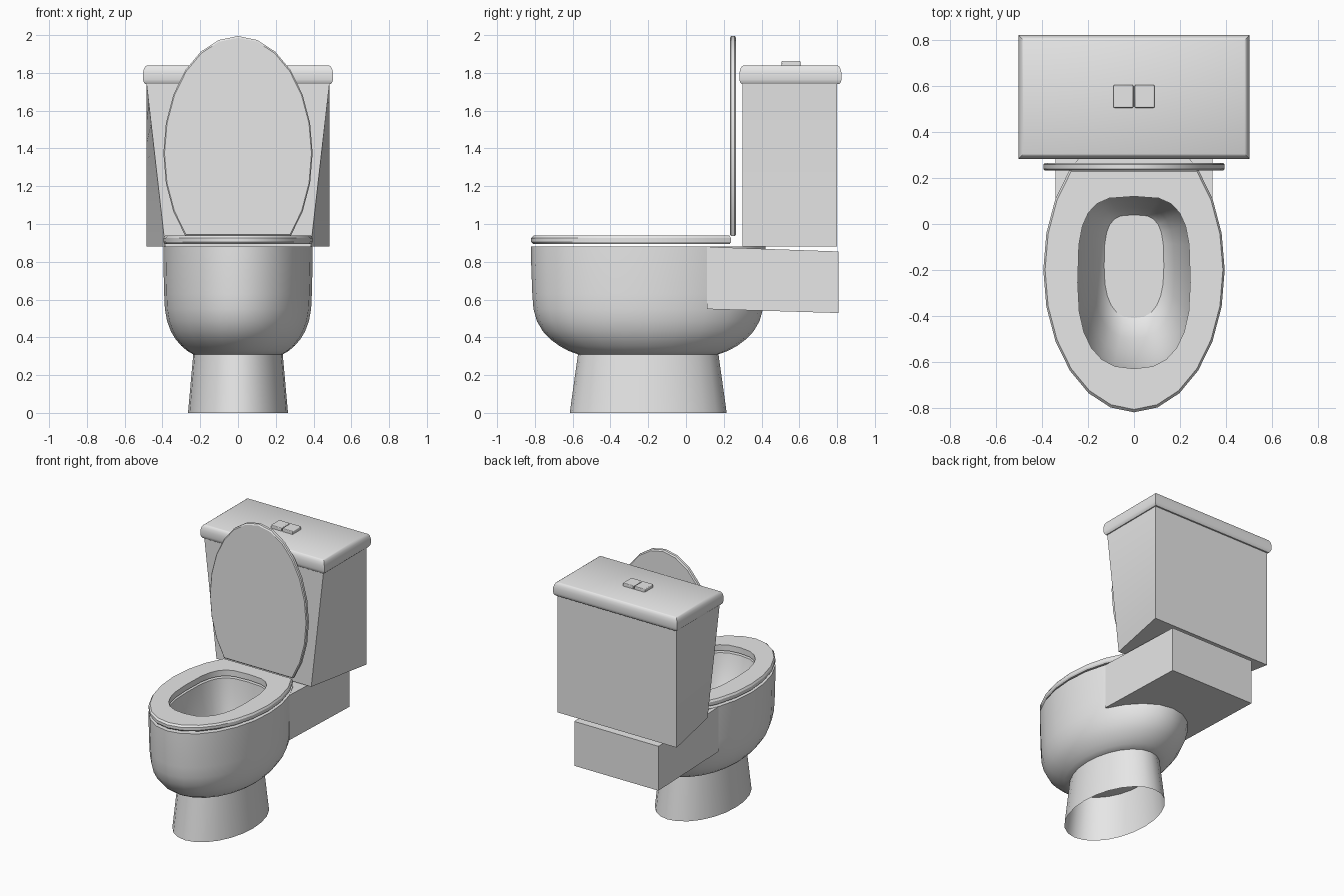
import bpy, bmesh
from math import sin, cos, pi, copysign

if "Cube" in bpy.data.objects:
    bpy.data.objects.remove(bpy.data.objects["Cube"])

SIDES = 24
CENTRE, HALF_W, HALF_L, CUT = -0.2, 0.395, 0.62, 0.438

ceramic = bpy.data.materials.new("grey_ceramic")
ceramic.use_nodes = True
ceramic.diffuse_color = (0.8, 0.8, 0.8, 1)
ceramic.node_tree.nodes["Principled BSDF"].inputs["Base Color"].default_value = (0.8, 0.8, 0.8, 1)


def loft(name, rings, caps=(True, True), closed=False, bevel=0):
    """Skin a stack of equal-length rings of points."""
    bm = bmesh.new()
    rows = [[bm.verts.new(p) for p in ring] for ring in rings]
    pairs = list(zip(rows, rows[1:]))
    if closed:
        pairs.append((rows[-1], rows[0]))
    for a, b in pairs:
        for i in range(len(a)):
            j = (i + 1) % len(a)
            bm.faces.new((a[i], a[j], b[j], b[i]))
    if not closed:
        for wanted, row in zip(caps, (rows[0], rows[-1])):
            if wanted:
                bm.faces.new(row)
    bmesh.ops.recalc_face_normals(bm, faces=bm.faces)
    mesh = bpy.data.meshes.new(name)
    bm.to_mesh(mesh)
    bm.free()
    mesh.materials.append(ceramic)
    obj = bpy.data.objects.new(name, mesh)
    bpy.context.collection.objects.link(obj)
    if bevel:
        mod = obj.modifiers.new("rounded_edges", "BEVEL")
        mod.width, mod.segments = bevel, 3
    bpy.ops.object.select_all(action="DESELECT")
    obj.select_set(True)
    bpy.context.view_layer.objects.active = obj
    bpy.ops.object.shade_smooth_by_angle(angle=pi / 6)
    return obj


def angles():
    return [2 * pi * i / SIDES for i in range(SIDES)]


def oval(scale, z):
    return [(HALF_W * scale * sin(t), CENTRE + HALF_L * scale * cos(t), z) for t in angles()]


def cut_oval(scale, z):
    """Oval with a straight back edge."""
    return [(x, min(y, CENTRE + CUT * scale), z) for x, y, z in oval(scale, z)]


def opening(blend, z):
    """Rounded hole outline, blending from the rim to the basin floor."""
    mid = -0.255 + 0.07 * blend
    a, b = 0.245 - 0.115 * blend, 0.375 - 0.15 * blend
    ring = []
    for t in angles():
        s, c = sin(t), cos(t)
        power = 2 / (3.3 if c > 0 else 2.5)
        ring.append((copysign(a * abs(s) ** power, s),
                     mid + copysign(b * abs(c) ** power, c), z))
    return ring


def rect(x0, x1, y0, y1, z):
    return [(x0, y0, z), (x1, y0, z), (x1, y1, z), (x0, y1, z)]


# Pedestal, an open flared tube
loft("pedestal", [oval(0.67, 0), oval(0.635, 0.155), oval(0.6, 0.31)], caps=(False, False))

# Bowl: rounded outside, flat rim and hollow basin
outside = [(0.6, 0.31), (0.68, 0.328), (0.76, 0.355), (0.84, 0.392), (0.9, 0.432),
           (0.95, 0.485), (0.98, 0.55), (0.99, 0.63), (1, 0.8), (1, 0.88)]
basin = [(0, 0.88), (0.08, 0.8), (0.3, 0.67), (0.6, 0.54), (0.85, 0.47), (1, 0.45)]
loft("bowl", [oval(s, z) for s, z in outside] + [opening(b, z) for b, z in basin])

# Shelf behind the bowl that carries the tank
plan = [(-0.26, 0.16), (-0.342, 0.11), (-0.342, 0.808), (0.342, 0.808), (0.342, 0.11), (0.26, 0.16)]
loft("tank_shelf", [[(x, y, 0.553 - 0.03 * y) for x, y in plan],
                    [(x, y, 0.879 - 0.035 * max(y - 0.11, 0)) for x, y in plan]])

# Seat ring
loft("seat", [cut_oval(0.985, 0.895), cut_oval(1, 0.905), cut_oval(1, 0.925),
              cut_oval(0.98, 0.938), opening(0, 0.938), opening(0, 0.895)], closed=True)

# Raised lid: the seat outline stood upright
lid = []
for scale, y in [(0.985, 0.233), (1, 0.239), (1, 0.258), (0.985, 0.265)]:
    lid.append([(x, y, 1.375 - (v - CENTRE)) for x, v, z in cut_oval(scale, 0)])
loft("lid", lid)

# Tank, with its front face narrowing toward the bottom
tank = []
for i in range(9):
    f = i / 8
    w = 0.385 + 0.1 * f
    tank.append([(x, y, 0.88 + 0.87 * f)
                 for x, y in ((-w, 0.3), (w, 0.3), (0.485, 0.8), (-0.485, 0.8))])
loft("tank", tank)

# Tank cover with rounded rim
cover = [(0.012, 1.74), (0.003, 1.752), (0, 1.765), (0, 1.8), (0.005, 1.822), (0.013, 1.835), (0.022, 1.84)]
loft("tank_cover", [rect(-0.503 + d, 0.503 - d, 0.283 + d, 0.823 - d, z) for d, z in cover])

# Two flush buttons
for name, x in (("left_button", 0.046), ("right_button", -0.046)):
    loft(name, [rect(x - 0.043, x + 0.043, 0.506, 0.606, z) for z in (1.835, 1.863)], bevel=0.005)
